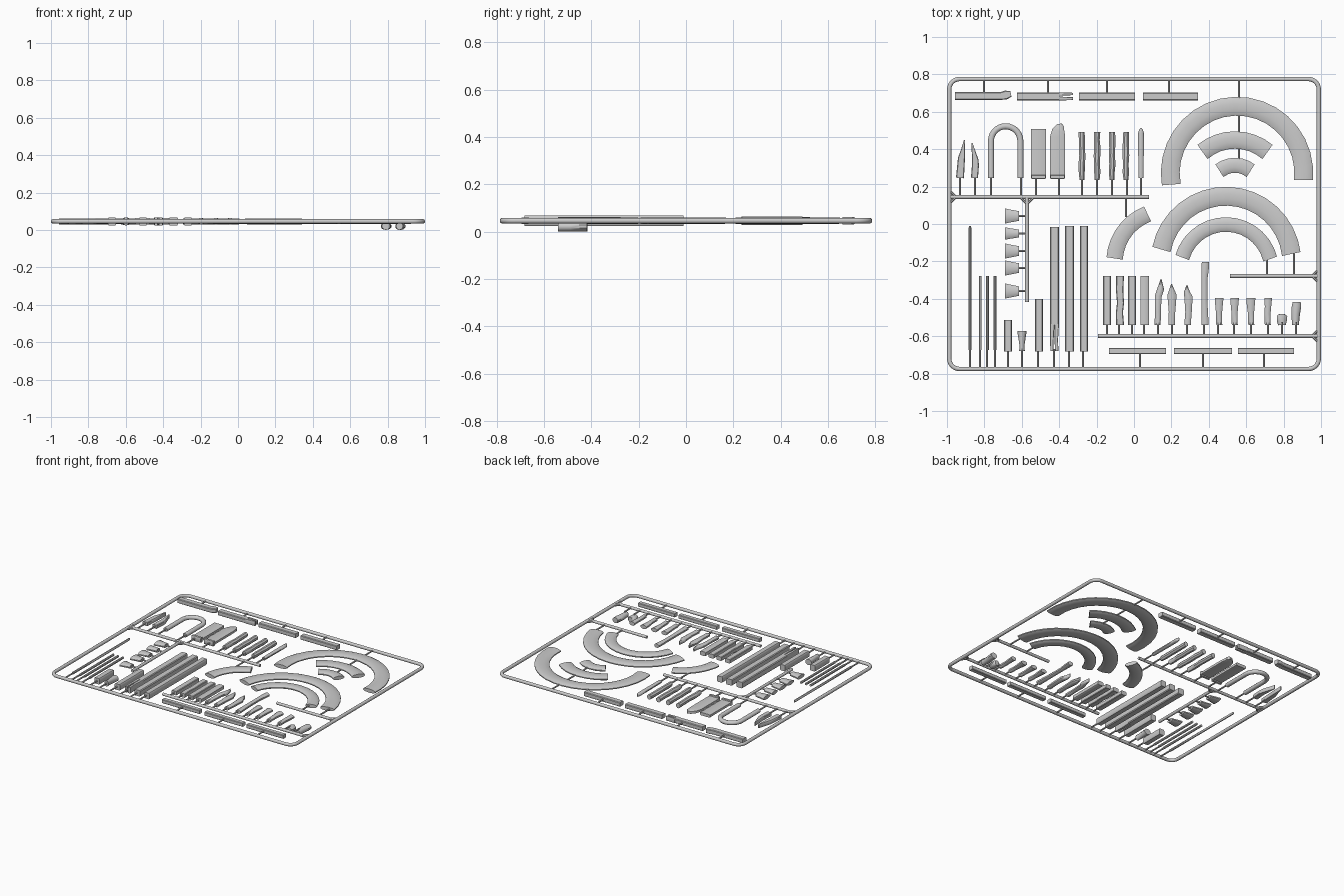
import bpy, bmesh, math, random
from mathutils import Vector

random.seed(4)
S = 187.0          # layout units per model unit
ZC = 0.046         # mid height of the flat frame


def U(x, y):
    """Layout sheet position (y down) to model plane."""
    return Vector(((x - 1134) / S, (224 - y) / S, 0))


def section(kind):
    if kind == 'box':      # slightly chamfered rectangle
        return [(1, .75), (.8, 1), (-.8, 1), (-1, .75), (-1, -.75), (-.8, -1), (.8, -1), (1, -.75)]
    n = kind
    return [(math.cos(2 * math.pi * (i + .5) / n), math.sin(2 * math.pi * (i + .5) / n)) for i in range(n)]


def loft(name, pts, hz, kind=10, zc=ZC, closed=False):
    """Sweep a section through (position, half width) stations in the plane."""
    bm = bmesh.new()
    prof, rings, n = section(kind), [], len(pts)
    for i, (p, w) in enumerate(pts):
        a = pts[(i - 1) % n][0] if closed or i else p
        b = pts[(i + 1) % n][0] if closed or i < n - 1 else p
        t = (b - a).normalized()
        side = Vector((t.y, -t.x, 0))
        rings.append([bm.verts.new(p + side * (c * w) + Vector((0, 0, zc + s * hz))) for c, s in prof])
    m = len(prof)
    for i in range(n if closed else n - 1):
        r, q = rings[i], rings[(i + 1) % n]
        for j in range(m):
            bm.faces.new((r[j], r[(j + 1) % m], q[(j + 1) % m], q[j]))
    if not closed:
        bm.faces.new(rings[0])
        bm.faces.new(rings[-1])
    bmesh.ops.recalc_face_normals(bm, faces=bm.faces[:])
    me = bpy.data.meshes.new(name)
    bm.to_mesh(me)
    bm.free()
    me.polygons.foreach_set("use_smooth", [True] * len(me.polygons))
    me.set_sharp_from_angle(angle=math.radians(40))
    ob = bpy.data.objects.new(name, me)
    bpy.context.collection.objects.link(ob)
    return ob


def stroke(name, x0, y0, x1, y1, w, hz=None, kind=10, zc=ZC):
    return loft(name, [(U(x0, y0), w), (U(x1, y1), w)], hz or w, kind, zc)


def gate(x0, y0, x1, y1):
    stroke("gate", x0, y0, x1, y1, .006, .006, 6)


def upright(name, rows, hz, kind='box', zc=ZC):
    """Vertical part from rows of (y, left x, right x)."""
    return loft(name, [(U((l + r) / 2, y), max(r - l, .3) / 2 / S) for y, l, r in rows], hz, kind, zc)


def arc(name, cx, cy, ro, ri, a0, a1, seg):
    c, mid, w = U(cx, cy), (ro + ri) / 2 / S, (ro - ri) / 2 / S
    pts = []
    for i in range(seg + 1):
        a = math.radians(a0 + (a1 - a0) * i / seg)
        pts.append((c + Vector((math.cos(a), math.sin(a), 0)) * mid, w))
    loft(name, pts, .014, 12)


# outer frame with rounded corners
R, hx, hy, rr = .012, .988, .775, .055
pts = []
for k, (sx, sy) in enumerate([(1, 1), (-1, 1), (-1, -1), (1, -1)]):
    for i in range(7):
        a = math.radians(90 * k + 15 * i)
        pts.append((Vector((sx * (hx - rr) + rr * math.cos(a), sy * (hy - rr) + rr * math.sin(a), 0)), R))
loft("outer_frame", pts, R, 12, closed=True)

# inner runners
for x0, y0, x1, y1 in [(949, 197, 1149, 197), (1027, 197, 1027, 302),
                       (1230, 276, 1319, 276), (1098, 336, 1319, 336)]:
    stroke("runner", x0, y0, x1, y1, .0105, .0105, 12)
for x, y, dx, dy in [(949, 197, 1, 1), (949, 197, 1, -1), (1027, 197, 1, 1), (1027, 197, -1, 1),
                     (1319, 276, -1, -1), (1319, 336, -1, -1), (1319, 276, -1, 1), (1319, 336, -1, 1)]:
    stroke("runner_fillet", x + 7 * dx, y, x, y + 7 * dy, .008, .009, 8)

# curved pieces
arc("large_arch", 1237, 173, 76.5, 57, -6, 190, 18)
arc("middle_wedge", 1235, 190, 59, 41, 49.5, 130.5, 8)
arc("small_wedge", 1235, 190, 32.5, 17, 51, 129, 6)
arc("lower_arch", 1226, 262, 75.5, 56, 7, 169, 16)
arc("inner_arch", 1226, 270, 53, 38, 14, 164, 14)
arc("broken_arch", 1166, 262, 60, 43, 111, 176, 7)
gate(1239, 80, 1239, 98)
gate(1239, 115, 1239, 132)
gate(1239, 148, 1239, 160)
gate(1126, 197, 1126, 217)
gate(1267, 276, 1267, 258)
gate(1294, 276, 1294, 252)

# horizontal bars along the top and bottom
for l, r, g in [(955, 1011, 984), (1017, 1060, 1048), (1079, 1135, 1107), (1143, 1198, 1169)]:
    gate(g, 79, g, 94)
    if l == 955:
        loft("top_bar", [(U(955, 96), .021), (U(1001, 96), .021), (U(1006, 95), .024), (U(1011, 94), .015)], .016, 'box')
    else:
        stroke("top_bar", l, 96.5, r, 96.5, .021, .016, 'box')
for y, w in [(94, 1.7), (98.6, 2.0)]:
    loft("split_end", [(U(1059, y), w / S), (U(1073, y), w * .7 / S)], .016, 'box')
for l, r, g in [(1109, 1166, 1140), (1174, 1232, 1203), (1238, 1294, 1264)]:
    gate(g, 370, g, 352)
    stroke("bottom_bar", l, 351, r, 351, .017, .014, 'box')

# upper left row
for g in (960, 975, 991, 1021, 1036, 1059, 1082, 1097, 1112, 1127, 1141):
    gate(g, 197, g, 176)
upright("shard", [(178, 956, 964), (158, 958, 965), (150, 961, 965), (140, 964, 965)], .014)
upright("shard", [(178, 971, 978), (165, 972, 979), (160, 972, 978.5), (143, 971.5, 972.5)], .014)
u = [(U(991, 178), .017)]
u += [(U(1005.7 - 14.7 * math.cos(math.pi * i / 14), 141 - 14.7 * math.sin(math.pi * i / 14)), .017) for i in range(15)]
u += [(U(1020.5, 178), .017)]
loft("loop_handle", u, .015, 10)
upright("door_panel", [(178, 1031, 1046), (129, 1031, 1046)], .011)
upright("curved_panel", [(178, 1050, 1065), (137, 1050, 1065), (131, 1052, 1065), (127, 1056, 1065), (125, 1061, 1065)], .011)
for l, r in [(1031, 1046), (1050, 1065)]:
    stroke("panel_rail", l + .5, 177, r - .5, 177, .010, .018, 'box')
for x in (1082, 1097, 1112, 1126):
    rows = [(180 - i * 48 / 6, x - 3.4 + random.uniform(-.5, .5), x + 3.4 + random.uniform(-.6, .6)) for i in range(7)]
    rows[0] = (180, x - 2.6, x + 2.8)
    upright("weathered_post", rows, .019, 8)
upright("round_rod", [(178, 1138.5, 1143.5), (150, 1138, 1144), (133, 1138, 1144), (129.5, 1139, 1143), (128, 1140.5, 1141.5)], .012, 10)

# tapered cups on the vertical runner
for y, h in [(216, 8), (233.5, 6.5), (251, 8), (268, 8), (291, 8)]:
    gate(1027, y, 1017, y)
    loft("cup", [(U(1005, y), h / S), (U(1009, y), h * .88 / S), (U(1019, y), h * .62 / S)], .014, 10)

# lower left row of rods and planks
for g in (970, 980, 987, 995, 1008, 1022, 1038, 1054, 1069, 1083):
    gate(g, 370, g, 349)
upright("long_thin_rod", [(350, 968.4, 971.6), (228, 968.4, 971.6), (226, 969.2, 970.8)], .009, 8)
for x in (980.3, 987.4, 995):
    upright("thin_rod", [(350, x - 1.5, x + 1.5), (276, x - 1.5, x + 1.5)], .009, 8)
for l, r, t in [(1004, 1012, 320), (1035, 1043, 299), (1065, 1074, 226), (1080, 1088, 226)]:
    upright("square_beam", [(351.5, l, r), (t, l, r)], .022)
upright("split_beam", [(325, 1050, 1059), (227, 1050, 1059)], .022)
upright("split_beam_prong", [(351, 1050.5, 1053.4), (340, 1050, 1053.6), (324, 1050, 1054.6)], .022)
upright("split_beam_prong", [(351, 1055, 1058.5), (340, 1054.6, 1058), (324, 1054.4, 1059)], .022)
upright("goblet", [(351, 1019, 1025), (346, 1019.5, 1024.5), (331, 1017, 1027)], .022, 10)

# lower right row of posts, stakes and stumps
for g in (1107, 1119, 1132, 1144, 1158, 1172, 1187, 1204, 1218, 1234, 1251, 1268, 1282, 1296):
    gate(g, 336, g, 322)
for l, r in [(1103, 1111), (1128, 1136), (1140.5, 1149)]:
    upright("short_beam", [(325, l, r), (276, l, r)], .015)
upright("cracked_beam", [(325, 1116, 1124), (312, 1116, 1123), (303, 1117, 1124), (290, 1116, 1123.3), (276, 1116, 1124)], .015)
stakes = [[(325, 1154, 1161), (312, 1155, 1161), (296, 1154.5, 1162), (289, 1157, 1164.5), (279, 1160.5, 1161.5)],
          [(325, 1168, 1175), (312, 1168.5, 1175.5), (295, 1167, 1177), (284, 1171, 1172)],
          [(325, 1184, 1191), (312, 1185, 1192), (297, 1184, 1193), (292, 1183.5, 1190), (285, 1186.5, 1187.5)]]
for rows in stakes:
    upright("broken_stake", rows, .015, 8)
upright("tall_branch", [(325, 1201, 1209), (300, 1201.5, 1207.5), (280, 1201.5, 1207.5), (270, 1201, 1209), (262, 1201.5, 1209.5)], .015, 8)
for x, w in [(1219, 0), (1234.5, 0), (1251, .5), (1267.5, -1)]:
    upright("stump", [(325, x - 3, x + 3.5), (314, x - 3.2, x + 3.2), (306, x - 4 - w, x + 4), (298, x - 4.6 - w, x + 4.8)], .015, 8)
upright("foot_stub", [(325, 1278, 1286), (321, 1276.5, 1287), (316, 1276.5, 1287.5), (314, 1279, 1285)], .021, 10, .021)
upright("foot_post", [(325, 1292, 1299), (315, 1291, 1300), (306, 1291.5, 1301.5), (302, 1292.5, 1301)], .021, 10, .021)
